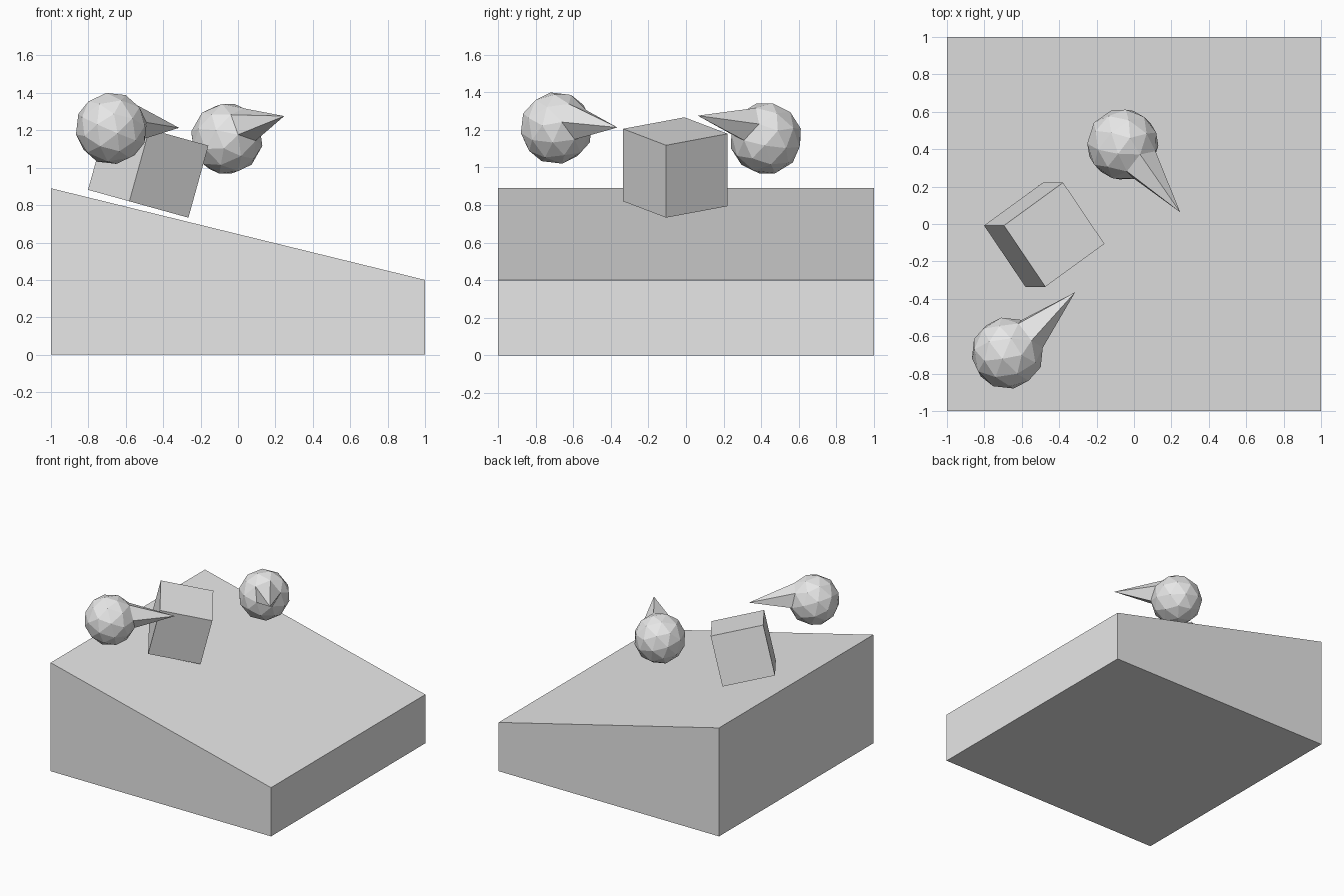
import bpy
import bmesh
from math import radians
from mathutils import Matrix, Vector

# Remove the default cube
old = bpy.data.objects.get("Cube")
if old:
    bpy.data.objects.remove(old, do_unlink=True)

# Single plain grey
grey = bpy.data.materials.new("light_grey")
grey.use_nodes = True
colour = (0.8, 0.8, 0.8, 1)
grey.diffuse_color = colour
grey.node_tree.nodes["Principled BSDF"].inputs["Base Color"].default_value = colour


def add_object(name, bm, matrix=Matrix()):
    bmesh.ops.recalc_face_normals(bm, faces=bm.faces)
    mesh = bpy.data.meshes.new(name)
    bm.to_mesh(mesh)
    bm.free()
    mesh.materials.append(grey)
    obj = bpy.data.objects.new(name, mesh)
    obj.matrix_world = matrix
    bpy.context.collection.objects.link(obj)
    return obj


def frame(axis, side):
    """Rotation whose z is axis and whose x leans towards side."""
    z = Vector(axis).normalized()
    side = Vector(side)
    x = (side - z * side.dot(z)).normalized()
    return Matrix((x, z.cross(x), z)).transposed()


def spiked_ball(name, centre, axis, neighbour, tip, radius=0.194):
    """Faceted ball with one five-sided corner drawn out to a tip."""
    bm = bmesh.new()
    bmesh.ops.create_icosphere(bm, subdivisions=2, radius=radius)
    corner = max((v for v in bm.verts if len(v.link_edges) == 5),
                 key=lambda v: v.co.z)
    beside = corner.link_edges[0].other_vert(corner)
    turn = frame(axis, neighbour) @ frame(corner.co, beside.co).transposed()
    bmesh.ops.transform(bm, matrix=turn.to_4x4(), verts=bm.verts)
    corner.co = Vector(tip) - Vector(centre)
    return add_object(name, bm, Matrix.Translation(centre))


# Sloping base: side profile extruded from front to back
bm = bmesh.new()
profile = [(-1, 0), (1, 0), (1, 0.4), (-1, 0.89)]
face = bm.faces.new([bm.verts.new((x, -1, z)) for x, z in profile])
new = bmesh.ops.extrude_face_region(bm, geom=[face])["geom"]
bmesh.ops.translate(bm, vec=(0, 2, 0),
                    verts=[g for g in new if isinstance(g, bmesh.types.BMVert)])
add_object("sloping_base", bm)

# Tilted block hovering over the slope
bm = bmesh.new()
bmesh.ops.create_cube(bm, size=0.4)
add_object("tilted_block", bm,
           Matrix.Translation((-0.48, -0.057, 1.0))
           @ Matrix.Rotation(radians(15.5), 4, "Y")
           @ Matrix.Rotation(radians(35), 4, "Z"))

# Two pointed balls
spiked_ball("front_pointed_ball", (-0.677, -0.69, 1.21),
            (0.74, 0.64, 0.21), (0.805, 0.5, -0.316), (-0.315, -0.365, 1.213))
spiked_ball("back_pointed_ball", (-0.06, 0.425, 1.155),
            (0.612, -0.645, 0.458), (0.47, -0.26, 0.84), (0.247, 0.063, 1.276))
